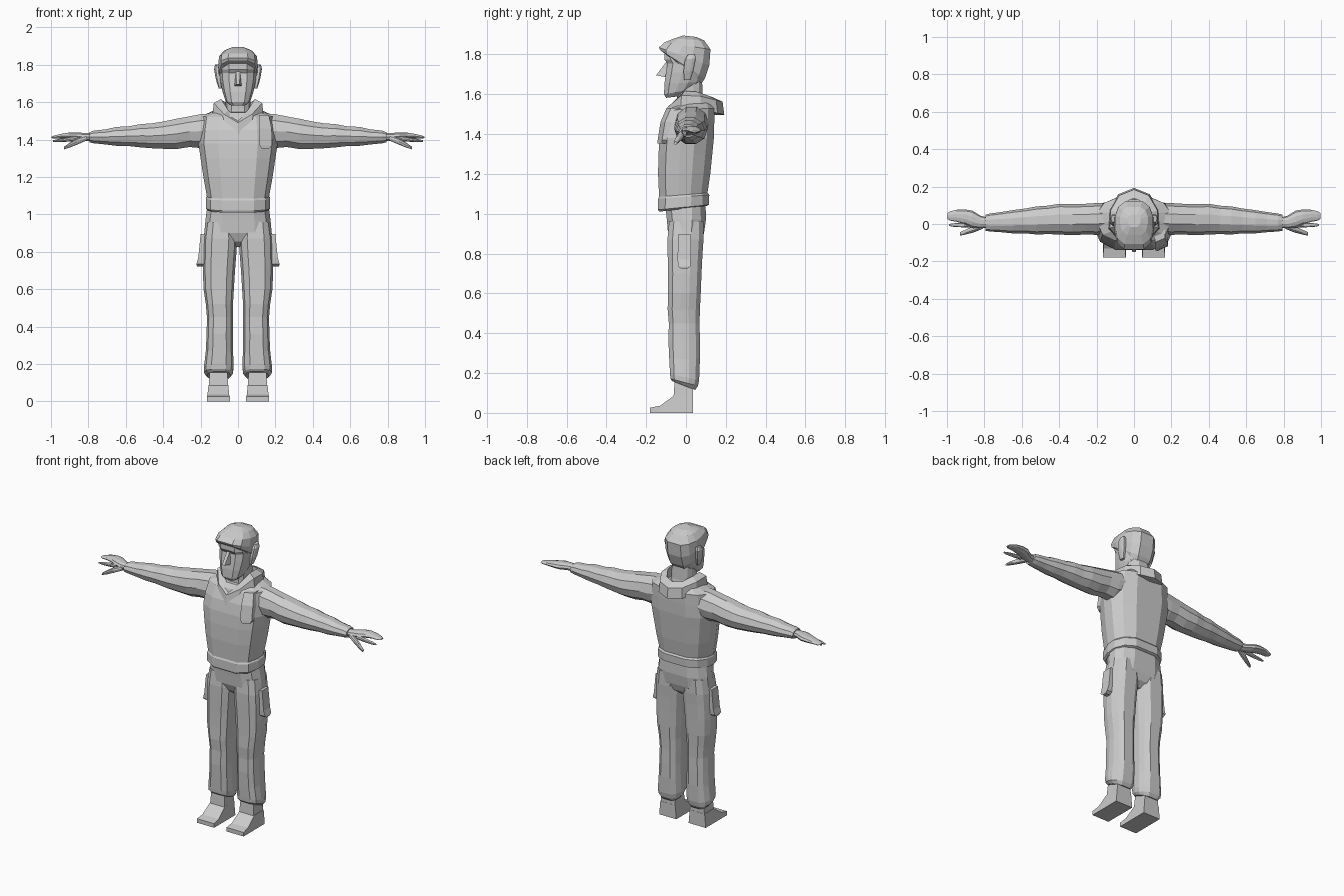
import bpy, bmesh, math
from mathutils import Vector

grey = bpy.data.materials.new("plain grey")
grey.diffuse_color = (0.6, 0.6, 0.6, 1)

# chamfered cross-section, twelve sides
PROFILE = [(-.5, -1), (0, -1.0), (.5, -1), (.86, -.72), (1, -.2), (1, .3),
           (.82, .74), (.45, 1), (0, 1.0), (-.45, 1), (-.82, .74), (-1, .3),
           (-1, -.2), (-.86, -.72)]
ROUND = [(math.cos(2 * math.pi * i / 10), math.sin(2 * math.pi * i / 10)) for i in range(10)]


def finish(name, bm):
    bmesh.ops.recalc_face_normals(bm, faces=bm.faces)
    me = bpy.data.meshes.new(name)
    bm.to_mesh(me)
    bm.free()
    me.materials.append(grey)
    ob = bpy.data.objects.new(name, me)
    bpy.context.collection.objects.link(ob)
    return ob


def loft(name, rings, closed=False):
    """Skin a list of point rings; cap the ends unless closed into a loop."""
    bm = bmesh.new()
    vs = [[bm.verts.new(p) for p in r] for r in rings]
    n = len(vs[0])
    pairs = list(zip(vs, vs[1:])) + ([(vs[-1], vs[0])] if closed else [])
    for a, b in pairs:
        for i in range(n):
            j = (i + 1) % n
            bm.faces.new((a[i], a[j], b[j], b[i]))
    if not closed:
        bm.faces.new(vs[0])
        bm.faces.new(vs[-1])
    return finish(name, bm)


def level(zf, zb, x0, x1, y0, y1, prof=PROFILE):
    """Ring lying roughly flat, height zf at its front and zb at its back."""
    cx, cy, rx, ry = (x0 + x1) / 2, (y0 + y1) / 2, (x1 - x0) / 2, (y1 - y0) / 2
    return [(cx + rx * u, cy + ry * v, zf + (zb - zf) * (v + 1) / 2) for u, v in prof]


def upright(x, y0, y1, z0, z1, prof=ROUND):
    """Ring standing across the arm direction."""
    cy, cz = (y0 + y1) / 2, (z0 + z1) / 2
    return [(x, cy + (y1 - y0) / 2 * u, cz + (z1 - z0) / 2 * v) for u, v in prof]


def flip(rings, s):
    return [[(s * p[0], p[1], p[2]) for p in r] for r in rings]


def sym(rows):
    return [level(zf, zb, -rx, rx, y0, y1) for zf, zb, rx, y0, y1 in rows]


# jacket body
loft("jacket", sym([
    (1.01, 1.04, .160, -.135, .105), (1.02, 1.045, .172, -.140, .115),
    (1.075, 1.095, .172, -.140, .117), (1.085, 1.105, .166, -.135, .108),
    (1.20, 1.20, .185, -.140, .122), (1.30, 1.30, .200, -.138, .132),
    (1.38, 1.38, .212, -.132, .140), (1.45, 1.46, .205, -.118, .142),
    (1.52, 1.53, .195, -.088, .142), (1.545, 1.56, .130, -.065, .130)]))

# folded collar, swept round the neck as a four-point section
half = [(0, -.108, 1.50), (.07, -.085, 1.545), (.122, -.02, 1.605),
        (.118, .07, 1.60), (.075, .145, 1.58), (0, .175, 1.572)]
path = half + [(-x, y, z) for x, y, z in half[-2:0:-1]]
c = Vector((0, .03, 0))
collar = []
for x, y, z in path:
    d = Vector((x, y, 0)) - c
    o, i = c + d * 1.06, c + d * .74
    low = c + d * 1.12
    collar.append([(low.x, low.y, z - .075), (o.x, o.y, z - .01),
                   (i.x, i.y, z + .012), (i.x, i.y, z - .075)])
loft("collar", collar, closed=True)

# neck and head
loft("neck", sym([(1.48, 1.50, .075, -.05, .10), (1.56, 1.58, .068, -.045, .085),
                  (1.66, 1.68, .068, -.05, .08)]))
loft("head", sym([
    (1.582, 1.592, .045, -.100, -.02), (1.600, 1.625, .068, -.110, .035),
    (1.655, 1.660, .083, -.108, .075), (1.71, 1.71, .094, -.100, .098),
    (1.755, 1.755, .098, -.094, .110), (1.775, 1.775, .099, -.108, .114),
    (1.83, 1.83, .097, -.108, .112)]))
loft("hair", sym([
    (1.810, 1.655, .088, -.112, .078), (1.822, 1.680, .102, -.130, .095),
    (1.835, 1.745, .106, -.136, .117), (1.860, 1.825, .101, -.108, .123),
    (1.880, 1.870, .074, -.060, .092), (1.895, 1.888, .035, -.015, .050)]))

# nose wedge
bm = bmesh.new()
pts = [(-.010, -.098, 1.765), (.010, -.098, 1.765), (-.020, -.098, 1.685),
       (.020, -.098, 1.685), (-.009, -.150, 1.695), (.009, -.150, 1.695)]
v = [bm.verts.new(p) for p in pts]
for f in [(0, 1, 5, 4), (0, 4, 2), (1, 3, 5), (2, 4, 5, 3), (0, 2, 3, 1)]:
    bm.faces.new([v[k] for k in f])
finish("nose", bm)

# hips
loft("hips", sym([
    (1.06, 1.08, .160, -.105, .098), (.97, .97, .174, -.096, .100),
    (.90, .90, .180, -.090, .090), (.855, .855, .115, -.070, .075),
    (.825, .825, .040, -.035, .040)]))

for s, side in ((1, "left"), (-1, "right")):
    # ear, tilted outward
    loft(side + "_ear", flip([
        level(1.672, 1.672, .085, .103, -.010, .022),
        level(1.72, 1.72, .088, .118, -.012, .038),
        level(1.775, 1.78, .092, .128, -.005, .050),
        level(1.798, 1.802, .095, .122, .010, .045)], s))

    # trouser leg with gathered cuff
    leg = [(.96, .96, .012, .172, -.085, .088), (.87, .87, .004, .185, -.093, .088),
           (.80, .80, .008, .187, -.092, .083), (.70, .70, .016, .188, -.090, .078),
           (.60, .60, .022, .184, -.090, .074), (.52, .52, .027, .172, -.092, .070),
           (.45, .45, .027, .166, -.086, .068), (.36, .36, .028, .168, -.088, .070),
           (.27, .27, .026, .172, -.084, .070), (.195, .165, .024, .182, -.080, .066),
           (.172, .135, .028, .180, -.078, .060), (.160, .115, .040, .164, -.070, .046)]
    loft(side + "_trouser_leg", flip([level(*r) for r in leg], s))

    # boot: shaft plus a low toe wedge
    box = [(-1, -1), (1, -1), (1, 1), (-1, 1)]
    loft(side + "_boot_shaft", flip([
        level(.0, .0, .048, .160, -.070, .035, box),
        level(.085, .08, .052, .156, -.062, .035, box),
        level(.17, .16, .058, .150, -.056, .033, box)], s))
    loft(side + "_boot_toe", flip([
        [(.044, y, 0), (.166, y, 0), (.166 - t, y, z), (.044 + t, y, z)]
        for y, z, t in [(-.180, .026, 0), (-.130, .036, .003), (-.058, .088, .008), (.036, .088, .008)]], s))

    # thigh pocket, wider at its bottom with a small flap tip
    loft(side + "_thigh_pocket", flip([
        level(.895, .895, .165, .200, -.040, .024, box),
        level(.770, .770, .165, .212, -.042, .024, box),
        level(.735, .735, .175, .222, -.040, .022, box),
        level(.722, .722, .185, .220, -.022, .004, box)], s))

    # sleeve with soft folds
    sleeve = [(.13, -.055, .115, 1.37, 1.545), (.20, -.058, .112, 1.350, 1.540),
              (.26, -.056, .108, 1.356, 1.528), (.33, -.060, .108, 1.345, 1.515),
              (.40, -.056, .108, 1.347, 1.500), (.46, -.054, .098, 1.350, 1.490),
              (.52, -.056, .094, 1.355, 1.486), (.58, -.050, .083, 1.362, 1.474),
              (.65, -.050, .074, 1.364, 1.470), (.71, -.044, .064, 1.372, 1.456),
              (.77, -.040, .056, 1.378, 1.450), (.795, -.036, .050, 1.384, 1.440)]
    loft(side + "_sleeve", flip([upright(*r) for r in sleeve], s))

    # hand: palm with joined fingers, index finger and thumb
    hand = [(.78, -.020, .034, 1.392, 1.434), (.82, -.024, .044, 1.392, 1.436),
            (.865, -.020, .072, 1.396, 1.440), (.905, .000, .078, 1.402, 1.438),
            (.95, .012, .076, 1.406, 1.430), (.982, .018, .068, 1.404, 1.422),
            (.998, .028, .058, 1.408, 1.416)]
    loft(side + "_hand", flip([upright(*r) for r in hand], s))
    index = [(.86, -.020, .008, 1.392, 1.422), (.91, -.018, .006, 1.388, 1.412),
             (.96, -.016, .004, 1.386, 1.404), (.99, -.010, .000, 1.388, 1.396)]
    loft(side + "_index_finger", flip([upright(*r) for r in index], s))
    thumb = [(.81, -.026, .000, 1.394, 1.424), (.86, -.046, -.012, 1.372, 1.408),
             (.90, -.056, -.030, 1.356, 1.384), (.93, -.062, -.044, 1.347, 1.362)]
    loft(side + "_thumb", flip([upright(*r) for r in thumb], s))

# shoulder patch lying on the left of the chest
patch = [(.112, .165, -.098, 1.53), (.112, .180, -.128, 1.46),
         (.115, .182, -.142, 1.37), (.128, .168, -.144, 1.352)]
loft("chest_patch", [[(a, y, z), (b, y + .022, z), (b, y + .07, z), (a, y + .05, z)]
                     for a, b, y, z in patch])
